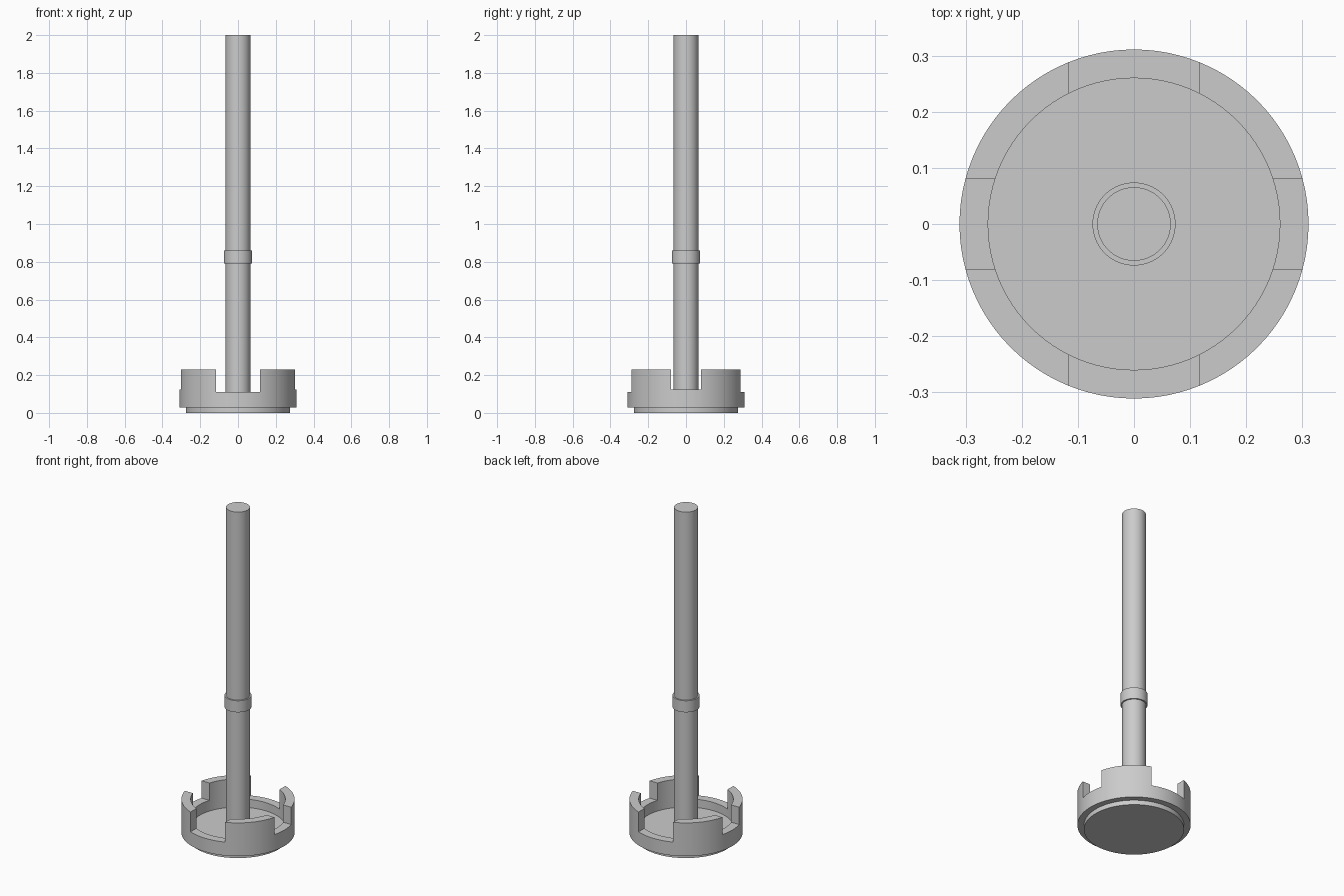
import bpy, bmesh, math

if "Cube" in bpy.data.objects:
    bpy.data.objects.remove(bpy.data.objects["Cube"])

grey = bpy.data.materials.new("plain_grey")
grey.diffuse_color = (0.6, 0.6, 0.6, 1)
grey.use_nodes = True
grey.node_tree.nodes["Principled BSDF"].inputs["Base Color"].default_value = grey.diffuse_color


def lathe(name, profile, closed=False, n=96):
    """Spin a (radius, z) profile around z; open profiles get end caps."""
    bm = bmesh.new()
    rings = [[bm.verts.new((r * math.cos(2 * math.pi * i / n),
                            r * math.sin(2 * math.pi * i / n), z))
              for i in range(n)] for r, z in profile]
    pairs = list(zip(rings, rings[1:]))
    if closed:
        pairs.append((rings[-1], rings[0]))
    else:
        bm.faces.new(rings[0][::-1])
        bm.faces.new(rings[-1])
    for a, b in pairs:
        for i in range(n):
            j = (i + 1) % n
            bm.faces.new((a[i], a[j], b[j], b[i]))
    bmesh.ops.recalc_face_normals(bm, faces=bm.faces)
    me = bpy.data.meshes.new(name)
    bm.to_mesh(me)
    bm.free()
    me.materials.append(grey)
    ob = bpy.data.objects.new(name, me)
    bpy.context.collection.objects.link(ob)
    return ob


def activate(ob):
    bpy.ops.object.select_all(action='DESELECT')
    ob.select_set(True)
    bpy.context.view_layer.objects.active = ob


def cut_slot(ob, sx, sy, z0):
    """Cut a box-shaped slot through the ring, open at the top."""
    bpy.ops.mesh.primitive_cube_add(size=1, location=(0, 0, z0 + 0.25))
    cutter = bpy.context.object
    cutter.name = "slot_cutter"
    cutter.scale = (sx, sy, 0.5)
    cutter.hide_render = True
    activate(ob)
    mod = ob.modifiers.new("slot", 'BOOLEAN')
    mod.operation, mod.solver, mod.object = 'DIFFERENCE', 'EXACT', cutter
    bpy.ops.object.modifier_apply(modifier=mod.name)
    bpy.data.objects.remove(cutter)


# Base disc: foot below the ring, floor inside it
base = lathe("base_disc", [(0.275, 0), (0.275, 0.03), (0.261, 0.03), (0.261, 0.06)])

# Castellated ring with four slots
ring = lathe("slotted_ring", [(0.311, 0.028), (0.311, 0.23), (0.26, 0.23), (0.26, 0.028)], True)
cut_slot(ring, 0.232, 1, 0.11)
cut_slot(ring, 1, 0.16, 0.125)

# Central rod and its collar
rod = lathe("rod", [(0.0655, 0.05), (0.0655, 2.0)])
collar = lathe("rod_collar", [(0.074, 0.79), (0.074, 0.86), (0.065, 0.86), (0.065, 0.79)], True)

for ob in (base, ring, rod, collar):
    activate(ob)
    bpy.ops.object.shade_smooth_by_angle(angle=math.radians(30))
